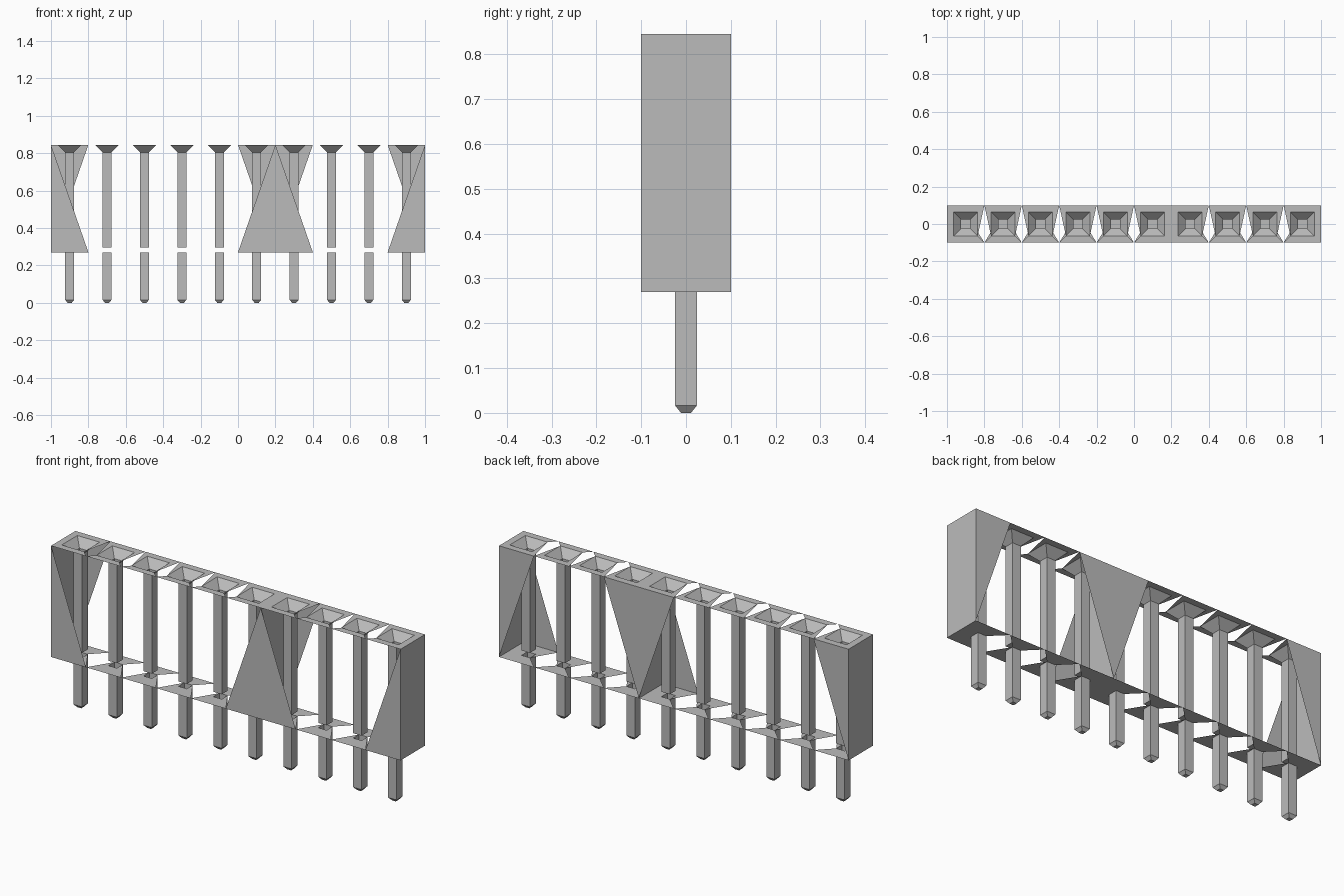
import bpy
import bmesh
from mathutils import Vector

cube = bpy.data.objects.get("Cube")
if cube:
    bpy.data.objects.remove(cube, do_unlink=True)

# Main dimensions
CELLS = 10
PITCH = 0.2
HALF = 0.1
Z_BOTTOM, Z_TOP = 0.27, 0.845
FUNNEL, PIN, TIP = 0.064, 0.024, 0.011
FUNNEL_Z, SOCKET_Z, CHAMFER_Z = 0.805, 0.295, 0.016
WALLS = {0, 6, CELLS}          # cell boundaries closed by a full wall

grey = bpy.data.materials.new("plain_grey")
grey.use_nodes = True
colour = (0.5, 0.5, 0.5, 1)
grey.diffuse_color = colour
grey.node_tree.nodes["Principled BSDF"].inputs["Base Color"].default_value = colour


def face(bm, points, hint):
    """Add one flat face whose normal follows the hint direction."""
    f = bm.faces.new([bm.verts.new(p) for p in points])
    f.normal_update()
    if f.normal.dot(Vector(hint)) < 0:
        f.normal_flip()


def finish(bm, name):
    bmesh.ops.remove_doubles(bm, verts=bm.verts, dist=0.0005)
    mesh = bpy.data.meshes.new(name)
    bm.to_mesh(mesh)
    bm.free()
    mesh.materials.append(grey)
    obj = bpy.data.objects.new(name, mesh)
    bpy.context.collection.objects.link(obj)
    return obj


def plate(bm, cx, z, inner, way, closed):
    """Square frame round a hole; open sides lose their outer triangle."""
    up = (0, 0, way)
    for s in (-1, 1):
        # Front and back strips
        face(bm, [(cx - HALF, s * HALF, z), (cx + HALF, s * HALF, z),
                  (cx + inner, s * inner, z), (cx - inner, s * inner, z)], up)
        # Left and right strips
        xo, xi = cx + s * HALF, cx + s * inner
        face(bm, [(xo, way * HALF, z), (xi, inner, z), (xi, -inner, z)], up)
        if closed[s]:
            face(bm, [(xo, HALF, z), (xo, -HALF, z), (xi, -way * inner, z)], up)


def sleeve(bm, cx, rings, facing):
    """Square tube through a list of (half width, height) rings."""
    for (h0, z0), (h1, z1) in zip(rings, rings[1:]):
        for s in (-1, 1):
            face(bm, [(cx - h0, s * h0, z0), (cx + h0, s * h0, z0),
                      (cx + h1, s * h1, z1), (cx - h1, s * h1, z1)],
                 (0, s * facing, 0))
            face(bm, [(cx + s * h0, -h0, z0), (cx + s * h0, h0, z0),
                      (cx + s * h1, h1, z1), (cx + s * h1, -h1, z1)],
                 (s * facing, 0, 0))
    # Cap on the last ring
    h, z = rings[-1]
    face(bm, [(cx - h, -h, z), (cx + h, -h, z), (cx + h, h, z), (cx - h, h, z)],
         (0, 0, -facing))


housing, sockets, pins = bmesh.new(), bmesh.new(), bmesh.new()

for i in range(CELLS):
    cx = (i + 0.5) * PITCH - CELLS * PITCH / 2
    closed = {-1: i in WALLS, 1: i + 1 in WALLS}
    plate(housing, cx, Z_TOP, FUNNEL, 1, closed)
    plate(housing, cx, Z_BOTTOM, PIN, -1, closed)
    # Front and back triangles beside each closed wall
    for s in (-1, 1):
        if closed[s]:
            near, far = cx + s * HALF, cx - s * HALF
            for y, z in ((-HALF, Z_BOTTOM), (HALF, Z_TOP)):
                face(housing, [(near, y, Z_BOTTOM), (near, y, Z_TOP),
                               (far, y, z)], (0, y, 0))
    sleeve(sockets, cx, [(FUNNEL, Z_TOP), (PIN, FUNNEL_Z), (PIN, SOCKET_Z)], -1)
    sleeve(pins, cx, [(PIN, Z_BOTTOM), (PIN, CHAMFER_Z), (TIP, 0)], 1)

# End walls and inner dividing wall
for w in sorted(WALLS):
    x = w * PITCH - CELLS * PITCH / 2
    face(housing, [(x, -HALF, Z_BOTTOM), (x, HALF, Z_BOTTOM),
                   (x, HALF, Z_TOP), (x, -HALF, Z_TOP)], (x, 0, 0))

finish(housing, "housing")
finish(sockets, "sockets")
finish(pins, "pins")
